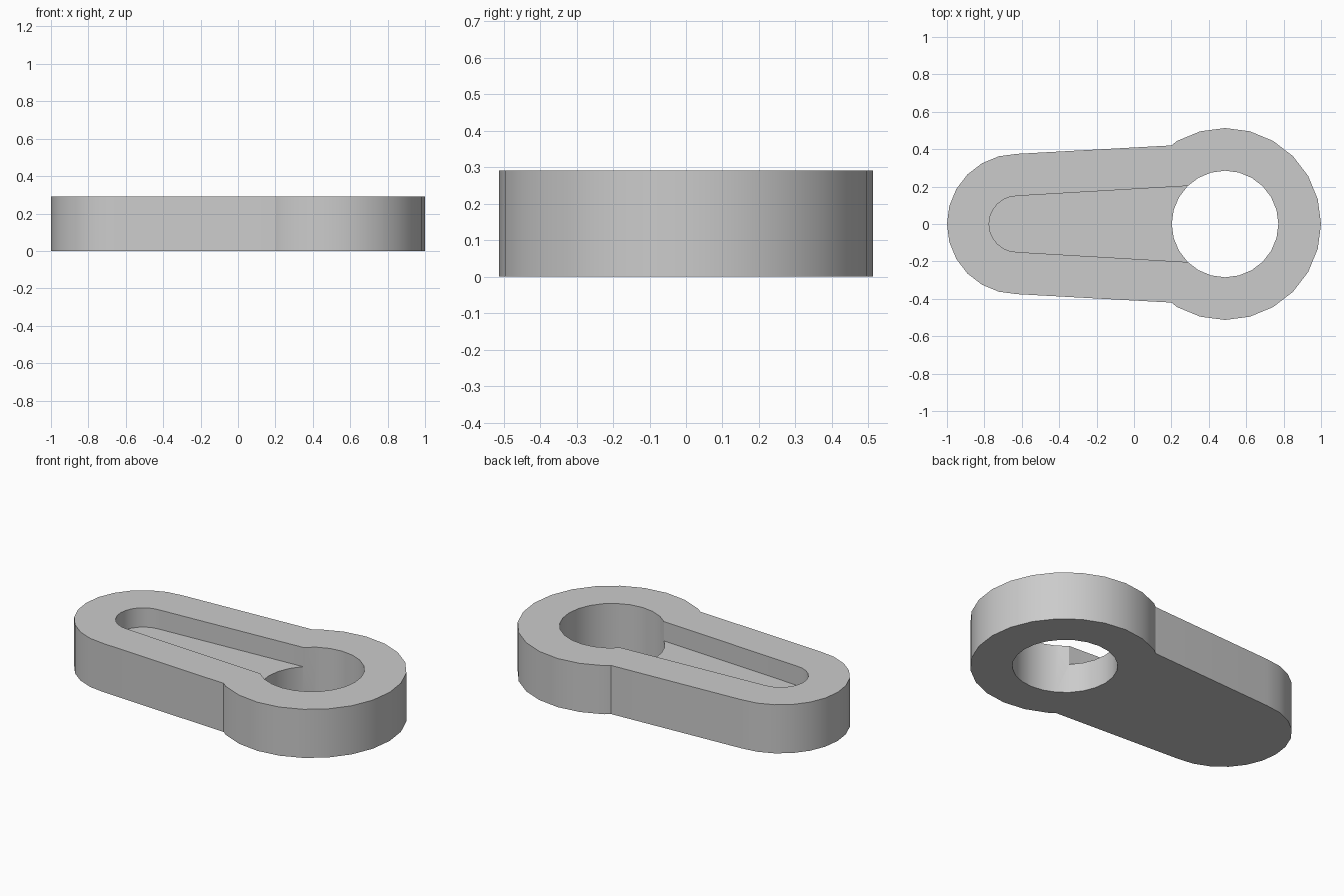
import bpy
import bmesh
from math import cos, sin, radians

cube = bpy.data.objects.get("Cube")
if cube:
    bpy.data.objects.remove(cube, do_unlink=True)

HEIGHT = 0.29
GROOVE_FLOOR = 0.175
RING_X, RING_R, HOLE_R = 0.487, 0.513, 0.285
END_X, END_R, GROOVE_R = -0.625, 0.375, 0.15

grey = bpy.data.materials.new("light grey")
grey.use_nodes = True
colour = (0.6, 0.6, 0.6, 1)
grey.diffuse_color = colour
grey.node_tree.nodes["Principled BSDF"].inputs["Base Color"].default_value = colour


def arc(cx, radius, start, end, step=15):
    """Points counter-clockwise around (cx, 0), angles in degrees."""
    return [(cx + radius * cos(radians(a)), radius * sin(radians(a)))
            for a in range(start, end + 1, step)]


def prism(name, outline, z0, z1):
    """Extrude a flat outline from z0 up to z1."""
    bm = bmesh.new()
    base = bm.faces.new([bm.verts.new((x, y, z0)) for x, y in outline])
    top = bmesh.ops.extrude_face_region(bm, geom=[base])["geom"]
    verts = [v for v in top if isinstance(v, bmesh.types.BMVert)]
    bmesh.ops.translate(bm, vec=(0, 0, z1 - z0), verts=verts)
    bmesh.ops.recalc_face_normals(bm, faces=bm.faces)
    mesh = bpy.data.meshes.new(name)
    bm.to_mesh(mesh)
    bm.free()
    mesh.materials.append(grey)
    obj = bpy.data.objects.new(name, mesh)
    bpy.context.collection.objects.link(obj)
    return obj


# Body: tapered arm running into a wider round head
body = prism("link_plate",
             arc(END_X, END_R, 90, 270) + [(0.2, -0.42)]
             + arc(RING_X, RING_R, -120, 120) + [(0.2, 0.42)],
             0, HEIGHT)

# Cutters: through hole in the head, shallow tapered groove in the arm
hole = prism("hole_cutter", arc(RING_X, HOLE_R, 0, 345), -0.1, HEIGHT + 0.1)
groove = prism("groove_cutter",
               arc(END_X, GROOVE_R, 90, 270) + [(0.4, -0.21), (0.4, 0.21)],
               GROOVE_FLOOR, HEIGHT + 0.1)

bpy.ops.object.select_all(action='DESELECT')
body.select_set(True)
bpy.context.view_layer.objects.active = body
for cutter in (hole, groove):
    cutter.hide_render = True
    mod = body.modifiers.new(cutter.name, 'BOOLEAN')
    mod.operation = 'DIFFERENCE'
    mod.solver = 'EXACT'
    mod.object = cutter
    bpy.ops.object.modifier_apply(modifier=mod.name)
    bpy.data.objects.remove(cutter, do_unlink=True)

# Round walls shade smoothly, rims stay crisp
bpy.ops.object.shade_smooth_by_angle(angle=radians(30))
